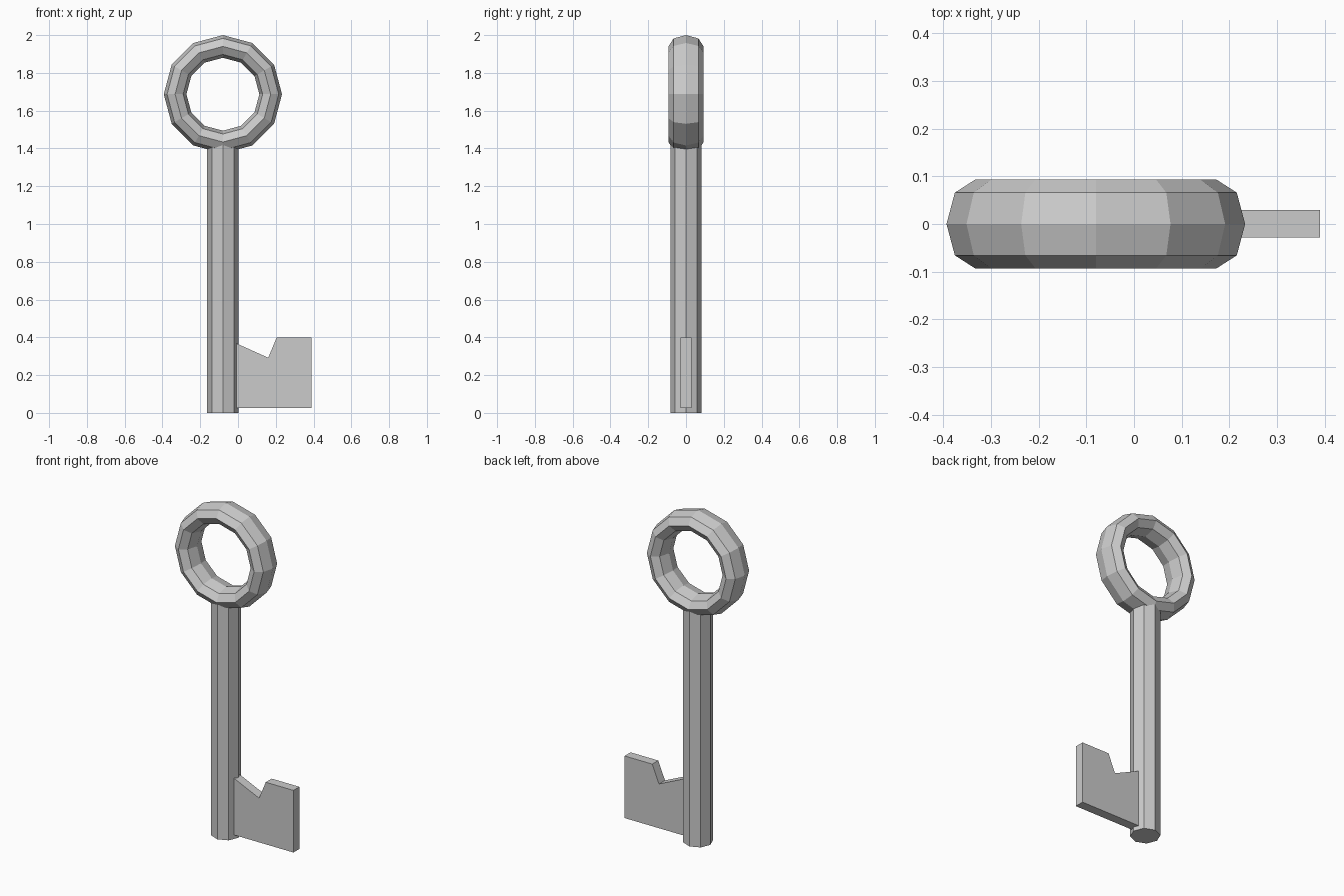
import bpy, bmesh
from math import cos, sin, tau

if "Cube" in bpy.data.objects:
    bpy.data.objects.remove(bpy.data.objects["Cube"])

AXIS_X = -0.08   # shaft and ring share this centre line


def add_object(name, bm):
    bmesh.ops.recalc_face_normals(bm, faces=bm.faces)
    mesh = bpy.data.meshes.new(name)
    bm.to_mesh(mesh)
    bm.free()
    obj = bpy.data.objects.new(name, mesh)
    bpy.context.collection.objects.link(obj)
    return obj


def prism(name, outline, depth):
    """Extrude a closed outline of 3D points along a vector."""
    bm = bmesh.new()
    face = bm.faces.new([bm.verts.new(p) for p in outline])
    new = bmesh.ops.extrude_face_region(bm, geom=[face], use_keep_orig=True)["geom"]
    bmesh.ops.translate(bm, vec=depth,
                        verts=[v for v in new if isinstance(v, bmesh.types.BMVert)])
    return add_object(name, bm)


def ring(name, centre_z, radius, radial, half_width, segments, sides):
    """Upright ring with an oval cross-section."""
    bm = bmesh.new()
    loops = []
    for i in range(segments):
        a = tau * i / segments
        loop = []
        for j in range(sides):
            b = tau * j / sides
            r = radius + radial * cos(b)
            loop.append(bm.verts.new((AXIS_X + r * cos(a), half_width * sin(b),
                                      centre_z + r * sin(a))))
        loops.append(loop)
    for i in range(segments):
        p, q = loops[i], loops[(i + 1) % segments]
        for j in range(sides):
            k = (j + 1) % sides
            bm.faces.new((p[j], q[j], q[k], p[k]))
    return add_object(name, bm)


# Octagonal shaft
octagon = [(AXIS_X + 0.083 * cos(tau * i / 8), 0.083 * sin(tau * i / 8), 0)
           for i in range(8)]
prism("shaft", octagon, (0, 0, 1.42))

# Twelve-sided handle ring
ring("handle_ring", 1.687, 0.253, 0.06, 0.093, 12, 8)

# Notched bit, rooted just inside the shaft
bit = [(-0.02, 0.025), (0.39, 0.025), (0.39, 0.40),
       (0.205, 0.40), (0.16, 0.292), (-0.02, 0.373)]
prism("key_bit", [(x, -0.028, z) for x, z in bit], (0, 0.057, 0))
